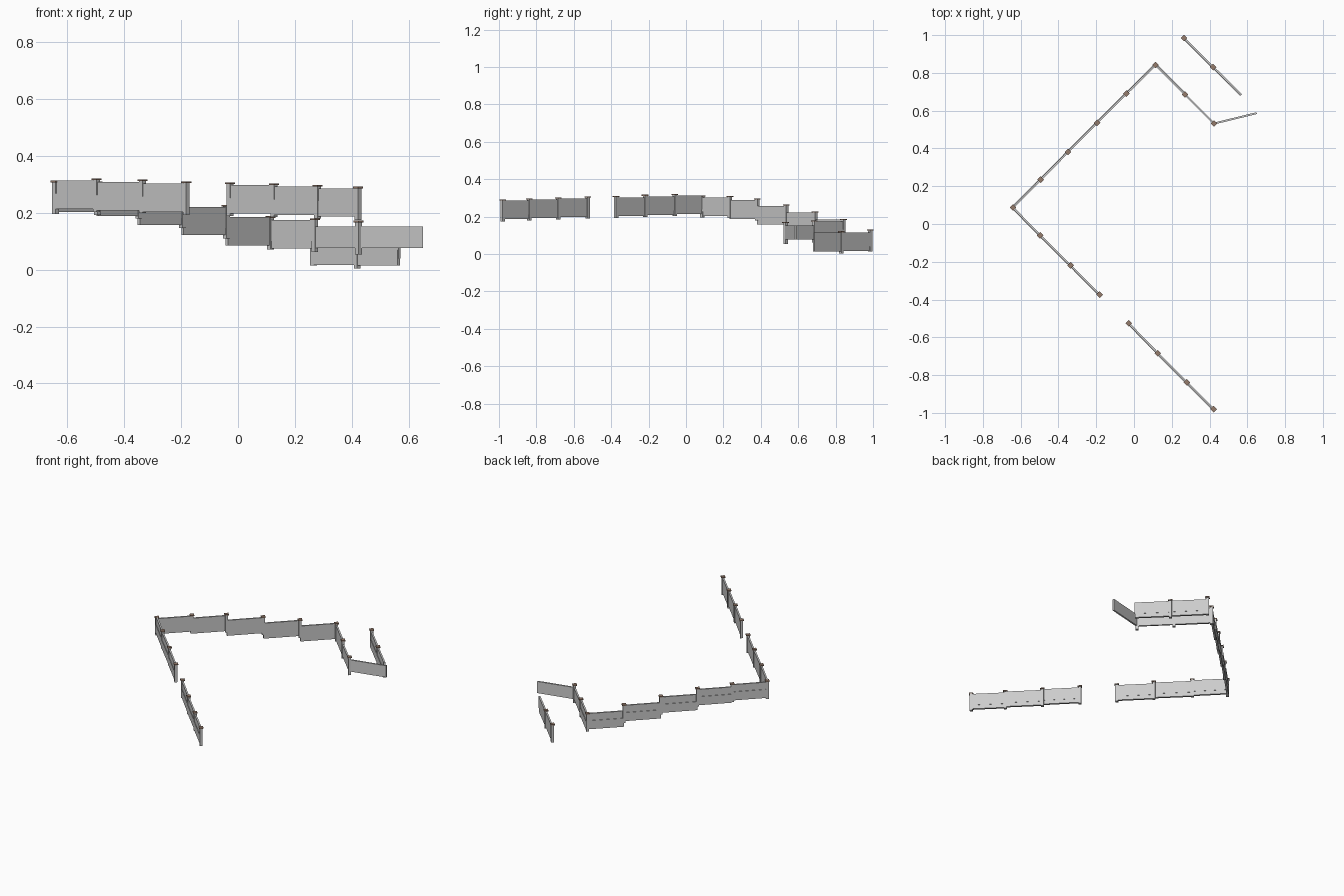
import bpy
from math import atan2, cos, sin, pi
from mathutils import Matrix, Vector

brown = bpy.data.materials.new("brown_wood")
brown.diffuse_color = (0.30, 0.20, 0.15, 1)


def box(name, center, size, angle, mat=None):
    bpy.ops.mesh.primitive_cube_add(size=1)
    ob = bpy.context.object
    ob.name = name
    ob.data.transform(Matrix.Diagonal((*size, 1)))
    ob.location = center
    ob.rotation_euler.z = angle
    if mat:
        ob.data.materials.append(mat)
    return ob


def post(x, y, top, angle=pi / 4):
    # square shaft with a wider thin cap
    box("fence_post", (x, y, top - 0.061), (0.017, 0.017, 0.114), angle)
    box("post_cap", (x, y, top - 0.003), (0.025, 0.025, 0.006), angle, brown)


def panel(a, b, top, lower=True):
    # upper board, with a thicker lower board overlapping on the left of a->b
    a, b = Vector(a), Vector(b)
    d = b - a
    ang = atan2(d.y, d.x)
    left = Vector((-sin(ang), cos(ang)))
    m = (a + b) / 2
    box("upper_board", (m.x, m.y, top - 0.0375), (d.length, 0.010, 0.075), ang)
    if lower:
        c = m + left * 0.002
        box("lower_board", (c.x, c.y, top - 0.0725),
            (d.length - 0.004, 0.012, 0.055), ang)


# main run of posts: x, y, cap height
posts = [(0.422, -0.98, 0.292), (0.28, -0.838, 0.298), (0.126, -0.684, 0.303),
         (-0.028, -0.526, 0.307), (-0.182, -0.374, 0.31), (-0.336, -0.219, 0.317),
         (-0.497, -0.06, 0.321), (-0.641, 0.087, 0.313), (-0.494, 0.235, 0.31),
         (-0.349, 0.381, 0.298), (-0.195, 0.535, 0.265), (-0.04, 0.69, 0.228),
         (0.114, 0.842, 0.188), (0.27, 0.686, 0.18), (0.424, 0.532, 0.172)]
# panel top heights between neighbouring posts, None is the opening
tops = [0.286, 0.292, 0.297, None, 0.302, 0.308, 0.313,
        0.302, 0.288, 0.257, 0.221, 0.185, 0.175, 0.152]

for p in posts:
    post(*p)
for i, t in enumerate(tops):
    if t:
        panel(posts[i][:2], posts[i + 1][:2], t, lower=i < 13)

# open gate leaf
panel(posts[-1][:2], (0.65, 0.587), 0.152, lower=False)

# short separate fence at the back
far = [(0.265, 0.985), (0.419, 0.831), (0.568, 0.684)]
post(*far[0], 0.132)
post(*far[1], 0.122)
panel(far[1], far[0], 0.116)
panel(far[2], far[1], 0.114)
